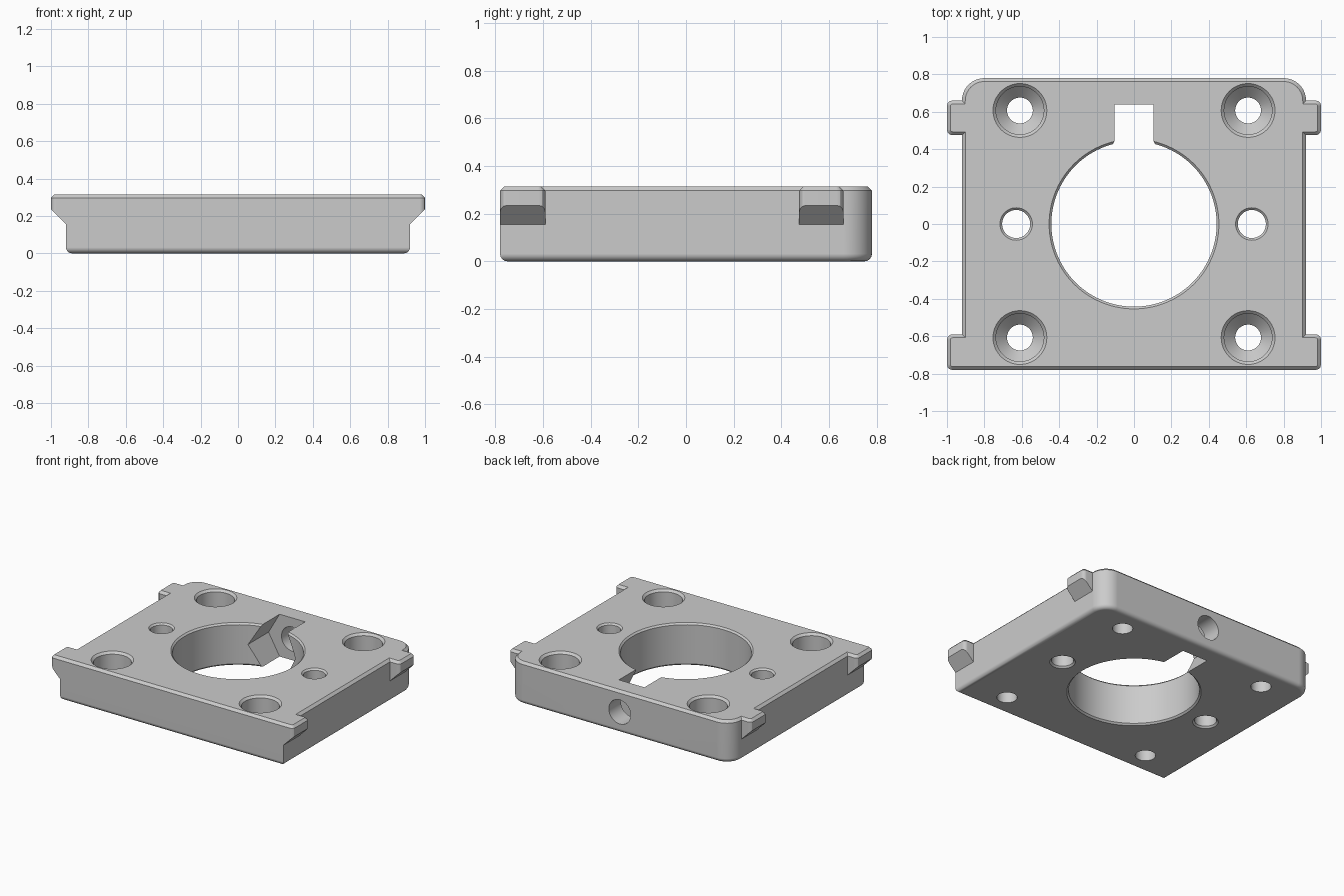
import bpy, bmesh, math

if "Cube" in bpy.data.objects:
    bpy.data.objects.remove(bpy.data.objects["Cube"], do_unlink=True)

TOP, HALF_Y, BODY_X, TAB_X = 0.315, 0.78, 0.92, 1.0
SLOPE_Z = 0.155          # height where tab undersides meet the body
MID_Z = TOP / 2

grey = bpy.data.materials.new("plain grey")
grey.use_nodes = True
colour = (0.6, 0.6, 0.6, 1)
grey.diffuse_color = colour
grey.node_tree.nodes["Principled BSDF"].inputs["Base Color"].default_value = colour


def make_object(name, bm):
    bmesh.ops.recalc_face_normals(bm, faces=bm.faces)
    mesh = bpy.data.meshes.new(name)
    bm.to_mesh(mesh)
    bm.free()
    obj = bpy.data.objects.new(name, mesh)
    bpy.context.collection.objects.link(obj)
    mesh.materials.append(grey)
    return obj


def loft(name_bm, loops):
    """Join rings of equal length with quads and cap both ends."""
    bm = name_bm
    rings = [[bm.verts.new(p) for p in loop] for loop in loops]
    n = len(rings[0])
    for a, b in zip(rings, rings[1:]):
        for i in range(n):
            j = (i + 1) % n
            bm.faces.new((a[i], a[j], b[j], b[i]))
    bm.faces.new(rings[0])
    bm.faces.new(rings[-1])
    return rings


def arc(cx, cy, r, start, end, steps):
    angles = [math.radians(start + (end - start) * i / steps) for i in range(steps + 1)]
    return [(cx + r * math.cos(a), cy + r * math.sin(a)) for a in angles]


def tab_outline(y0, y1, r=0.028):
    return ([(BODY_X, y0)] + arc(TAB_X - r, y0 + r, r, -90, 0, 3)
            + arc(TAB_X - r, y1 - r, r, 0, 90, 3) + [(BODY_X, y1)])


# Plate with four snap tabs: half outline, mirrored, lofted downwards
half = tab_outline(-HALF_Y, -0.59) + tab_outline(0.475, 0.66)
half += arc(BODY_X - 0.12, HALF_Y - 0.12, 0.12, 0, 90, 10)
outline = half + [(-x, y) for x, y in reversed(half)]


def clamp(x):
    return max(-BODY_X, min(BODY_X, x))


bm = bmesh.new()
loft(bm, [
    [(x, y, TOP) for x, y in outline],
    [(x, y, SLOPE_Z + max(0, abs(x) - BODY_X)) for x, y in outline],
    [(clamp(x), y, SLOPE_Z) for x, y in outline],
    [(clamp(x), y, 0) for x, y in outline],
])
bmesh.ops.remove_doubles(bm, verts=bm.verts, dist=0.0005)
bmesh.ops.recalc_face_normals(bm, faces=bm.faces)
bmesh.ops.dissolve_limit(bm, angle_limit=math.radians(1), verts=bm.verts, edges=bm.edges)

# Chamfered top rim and rounded bottom rim
for level, width, segments in ((TOP, 0.018, 1), (0, 0.032, 4)):
    rim = [e for e in bm.edges if all(abs(v.co.z - level) < 1e-4 for v in e.verts)]
    bmesh.ops.bevel(bm, geom=rim, offset=width, offset_type='OFFSET', segments=segments,
                    profile=0.5, affect='EDGES', clamp_overlap=True)
plate = make_object("mounting_plate", bm)


def round_cutter(name, x, y, profile, sides=48):
    bm = bmesh.new()
    loft(bm, [[(x + px, y + py, z) for px, py in arc(0, 0, r, 0, 360 * (sides - 1) / sides, sides - 1)]
              for r, z in profile])
    return make_object(name, bm)


def y_prism(name, radius, sides, y0, y1):
    ring = arc(0, MID_Z, radius, 0, 360 * (sides - 1) / sides, sides - 1)
    bm = bmesh.new()
    loft(bm, [[(x, y, z) for x, z in ring] for y in (y0, y1)])
    return make_object(name, bm)


def through_profile(r, c):
    """Straight hole with a chamfer at both ends."""
    return [(r + 2 * c, -c), (r, c), (r, TOP - c), (r + 2 * c, TOP + c)]


# Centre bore, nut slot, screw hole, side holes and stepped corner holes
cutters = [
    round_cutter("bore_cutter", 0, 0, through_profile(0.442, 0.012), 96),
    y_prism("nut_slot_cutter", 0.196, 6, 0.3, 0.64),
    y_prism("screw_hole_cutter", 0.09, 32, 0.6, 0.9),
]
stepped = [(0.069, -0.05), (0.069, 0.125), (0.128, 0.185),
           (0.128, TOP - 0.016), (0.16, TOP + 0.016)]
for sx in (-1, 1):
    cutters.append(round_cutter("side_hole_cutter", sx * 0.63, 0, through_profile(0.075, 0.012)))
    for sy in (-1, 1):
        cutters.append(round_cutter("corner_hole_cutter", sx * 0.61, sy * 0.607, stepped))

bpy.ops.object.select_all(action='DESELECT')
plate.select_set(True)
bpy.context.view_layer.objects.active = plate
for cutter in cutters:
    cutter.hide_render = True
    mod = plate.modifiers.new("cut", 'BOOLEAN')
    mod.operation = 'DIFFERENCE'
    mod.solver = 'EXACT'
    mod.object = cutter
    bpy.ops.object.modifier_apply(modifier=mod.name)
    bpy.data.objects.remove(cutter, do_unlink=True)

bpy.ops.object.shade_smooth_by_angle(angle=math.radians(30))
weighted = plate.modifiers.new("weighted_normals", 'WEIGHTED_NORMAL')
weighted.keep_sharp = True
